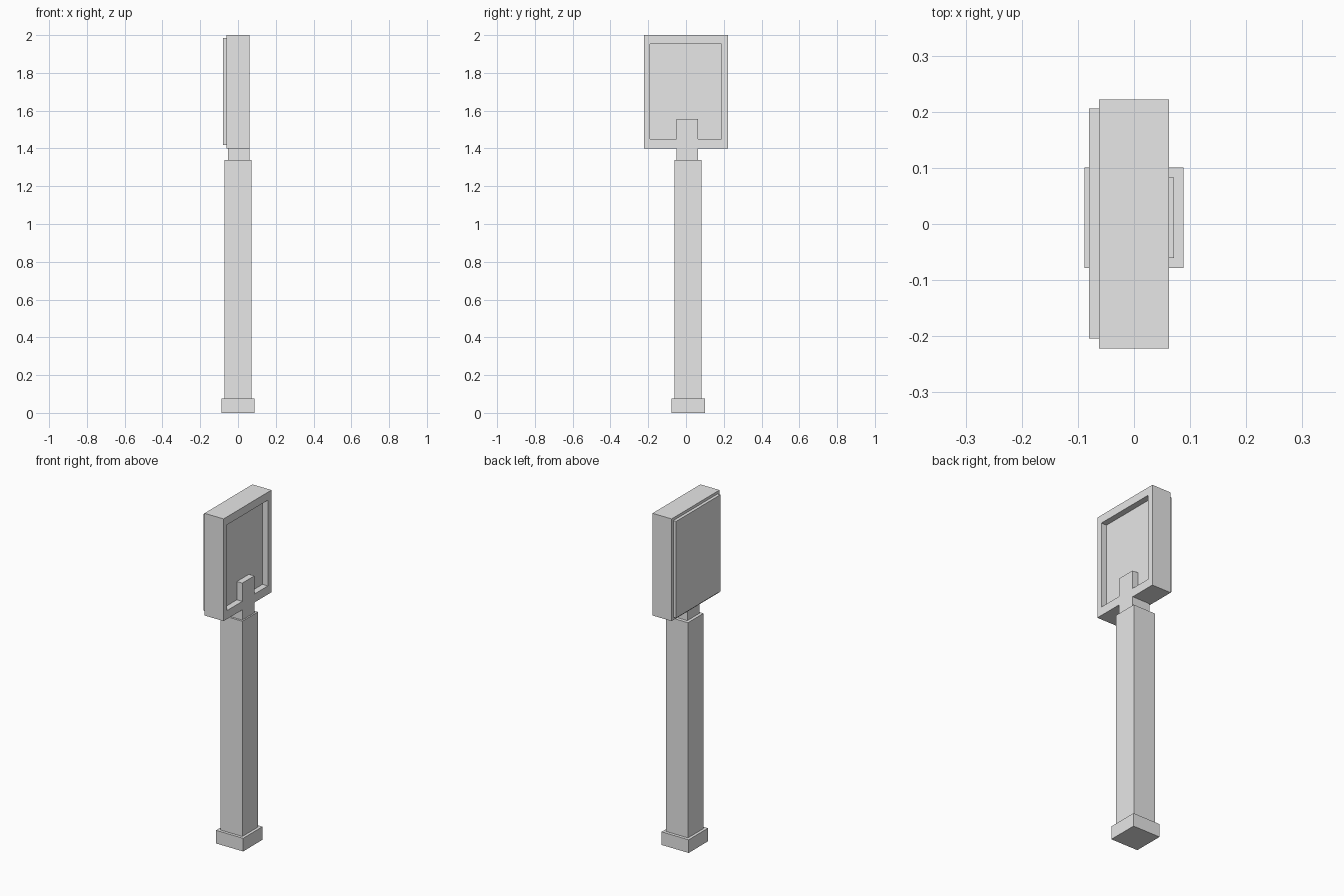
import bpy
import bmesh
from mathutils import Vector

old = bpy.data.objects.get("Cube")
if old:
    bpy.data.objects.remove(old, do_unlink=True)

grey = bpy.data.materials.new("plain_grey")
grey.use_nodes = True
colour = (0.8, 0.8, 0.8, 1)
grey.diffuse_color = colour
grey.node_tree.nodes["Principled BSDF"].inputs["Base Color"].default_value = colour


def box(name, x, y, z):
    """Flat-shaded box from its (min, max) extents on each axis."""
    bm = bmesh.new()
    bmesh.ops.create_cube(bm, size=1)
    for v in bm.verts:
        v.co = Vector([lo + (c + 0.5) * (hi - lo)
                       for c, (lo, hi) in zip(v.co, (x, y, z))])
    mesh = bpy.data.meshes.new(name)
    bm.to_mesh(mesh)
    bm.free()
    mesh.materials.append(grey)
    obj = bpy.data.objects.new(name, mesh)
    bpy.context.collection.objects.link(obj)
    return obj


FACE = 0.062           # half thickness of the head
FLOOR = FACE - 0.035   # bottom of the recess
NECK_Y = (-0.049, 0.063)

# Foot and post
box("base", (-0.088, 0.088), (-0.078, 0.101), (0, 0.077))
box("post", (-0.071, 0.071), (-0.061, 0.083), (0.077, 1.34))

# Neck, with a tab rising into the recess flush with the head's face
box("neck", (-0.053, FACE), NECK_Y, (1.34, 1.4))
box("neck_tab", (FLOOR, FACE), NECK_Y, (1.45, 1.557))

# Head with a recessed panel on its left side
head = box("head", (-FACE, FACE), (-0.222, 0.222), (1.4, 2))
cutter = box("recess_cutter", (FLOOR, FACE + 0.1), (-0.19, 0.188), (1.45, 1.953))
cutter.hide_render = True
cutter.hide_set(True)
cut = head.modifiers.new("recess", 'BOOLEAN')
cut.operation = 'DIFFERENCE'
cut.solver = 'EXACT'
cut.object = cutter
bpy.context.view_layer.objects.active = head
bpy.ops.object.modifier_apply(modifier=cut.name)
bpy.data.objects.remove(cutter, do_unlink=True)

# Raised plate on the other side of the head
box("back_plate", (-0.08, -FACE), (-0.204, 0.206), (1.417, 1.984))
